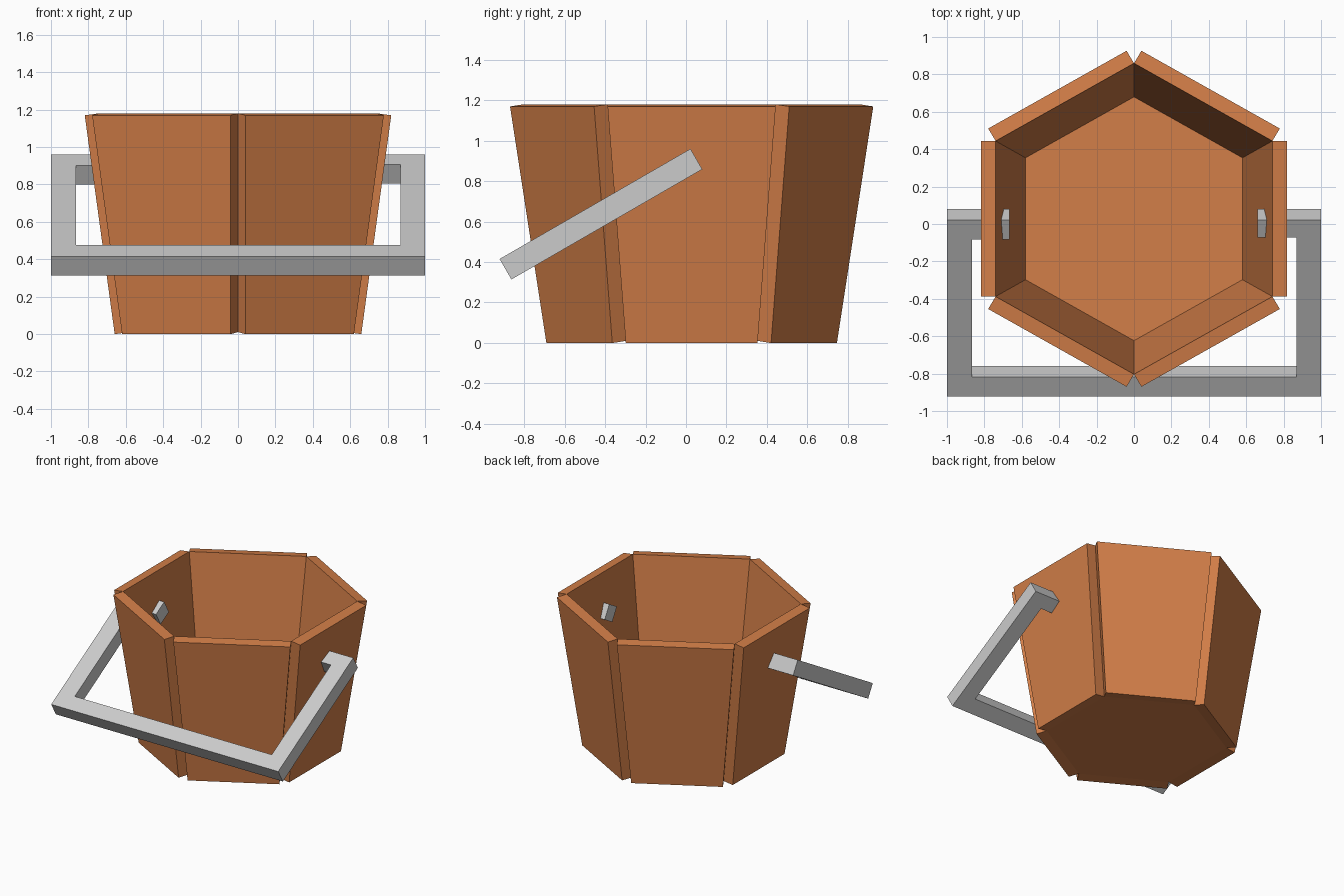
import bpy, math
from mathutils import Vector

if "Cube" in bpy.data.objects:
    bpy.data.objects.remove(bpy.data.objects["Cube"])

CY = 0.028           # bucket centre in y
SQUASH = 0.973       # slight flattening in y
BOTTOM, TOP = (0.58, 0.01), (0.74, 1.18)   # inner apothem, height
THICK = 0.08

wood = bpy.data.materials.new("orange_wood")
wood.diffuse_color = (0.65, 0.21, 0.065, 1)
wood.use_nodes = True
wood.node_tree.nodes["Principled BSDF"].inputs["Base Color"].default_value = wood.diffuse_color


def make(name, verts, faces, mat=None):
    mesh = bpy.data.meshes.new(name)
    mesh.from_pydata([tuple(v) for v in verts], [], faces)
    mesh.update()
    obj = bpy.data.objects.new(name, mesh)
    bpy.context.collection.objects.link(obj)
    if mat:
        mesh.materials.append(mat)
    return obj


def prism(name, base, offset, mat=None):
    """Close a solid between a counter-clockwise outline and its copy against the offset."""
    n = len(base)
    verts = list(base) + [v + offset for v in base]
    faces = [tuple(range(n)), tuple(range(2 * n - 1, n - 1, -1))]
    faces += [(i, i + n, (i + 1) % n + n, (i + 1) % n) for i in range(n)]
    return make(name, verts, faces, mat)


def place(v):
    return Vector((v.x, v.y * SQUASH + CY, v.z))


# Six tapered staves leaning outwards
tilt = math.atan2(TOP[0] - BOTTOM[0], TOP[1] - BOTTOM[1])
for k in range(6):
    a = k * math.pi / 3
    out = Vector((math.cos(a), math.sin(a), 0))
    side = Vector((-math.sin(a), math.cos(a), 0))
    inner = []
    for (r, z), signs in ((BOTTOM, (1, -1)), (TOP, (-1, 1))):
        for s in signs:
            inner.append(place(out * r + side * s * r * math.tan(math.pi / 6) + Vector((0, 0, z))))
    push = (out * math.cos(tilt) - Vector((0, 0, math.sin(tilt)))) * THICK
    push.y *= SQUASH
    prism(f"stave_{k + 1}", inner, push, wood)

# Flat hexagonal floor
R = BOTTOM[0] / math.cos(math.pi / 6)
corners = [math.radians(30 + 60 * k) for k in range(6)]
make("floor", [place(Vector((R * math.cos(a), R * math.sin(a), BOTTOM[1]))) for a in corners],
     [tuple(range(6))], wood)

# Square-section bail handle with inward pegs, swung down 30 degrees to the front
profile = [(-1, 0), (-1, 1.09), (1, 1.09), (1, 0), (0.66, 0), (0.66, 0.11),
           (0.87, 0.11), (0.87, 0.97), (-0.865, 0.97), (-0.865, 0.12),
           (-0.665, 0.12), (-0.665, 0)]
c, s = math.cos(math.pi / 6), math.sin(math.pi / 6)
pivot = Vector((0, 0.022, 0.96))
outline = [pivot + Vector((x, -u * c, -u * s)) for x, u in profile]
prism("handle", outline, Vector((0, s, -c)) * 0.117)
